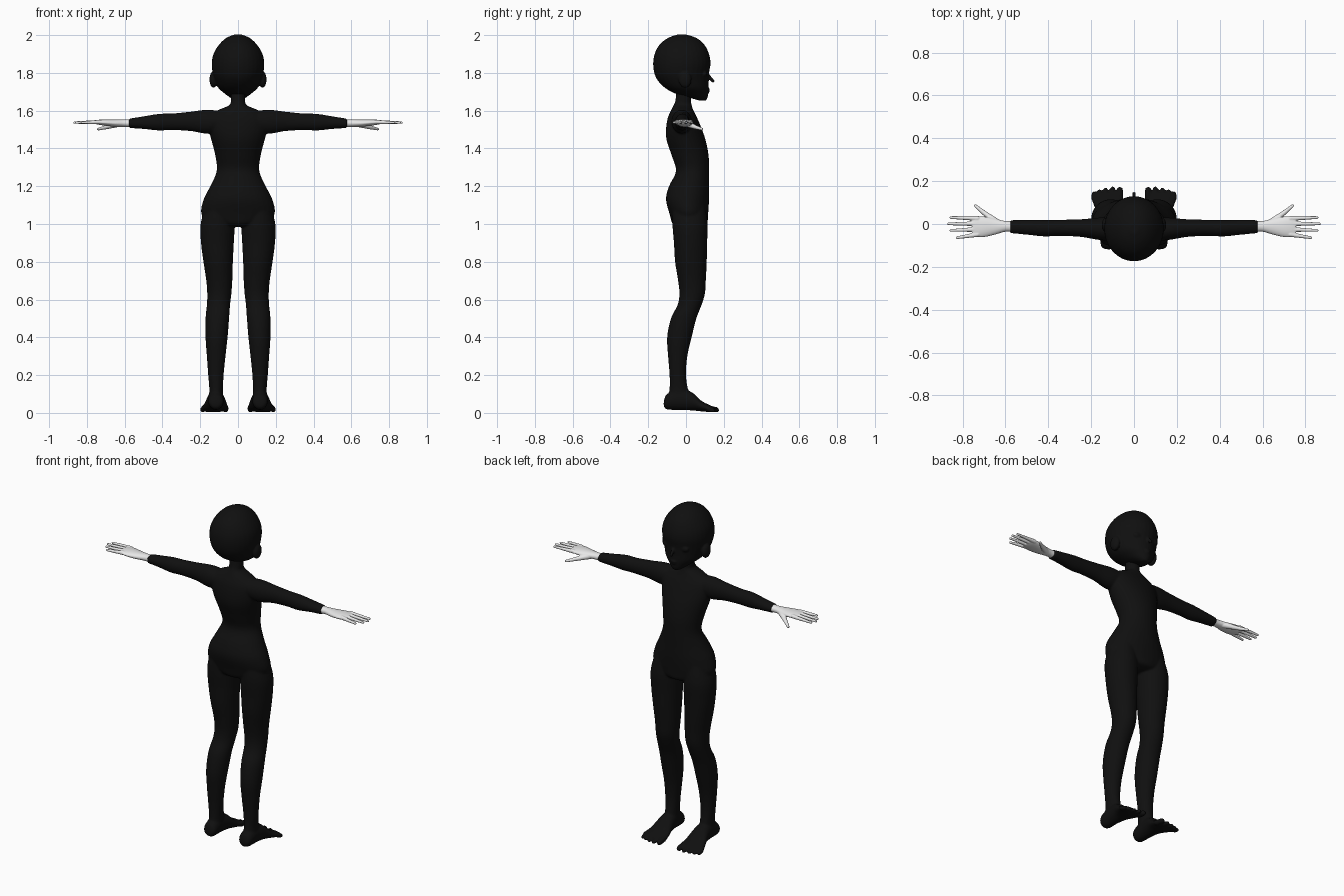
import bpy, bmesh, math
from mathutils import Matrix, Vector

cube = bpy.data.objects.get("Cube")
if cube:
    bpy.data.objects.remove(cube, do_unlink=True)


def material(name, value):
    mat = bpy.data.materials.new(name)
    mat.use_nodes = True
    colour = (value, value, value, 1)
    mat.diffuse_color = colour
    mat.node_tree.nodes["Principled BSDF"].inputs["Base Color"].default_value = colour
    return mat


black = material("suit_black", 0.005)
pale = material("hand_pale_grey", 0.8)


def smooth_rows(rows, steps=4):
    """Catmull-Rom interpolation between measured cross-sections."""
    out = []
    for i in range(len(rows) - 1):
        quad = [rows[max(i - 1, 0)], rows[i], rows[i + 1], rows[min(i + 2, len(rows) - 1)]]
        for k in range(steps):
            t = k / steps
            out.append([b + 0.5 * t * (c - a + t * (2 * a - 5 * b + 4 * c - d + t * (3 * (b - c) + d - a)))
                        for a, b, c, d in zip(*quad)])
    return out + [list(rows[-1])]


def loft(bm, axis, rows, sides=32):
    """Oval rings along an axis; a row is position, low/high of one side axis, low/high of the other."""
    others = [i for i in range(3) if i != axis]
    rings = []
    for pos, a0, a1, b0, b1 in smooth_rows(rows):
        ring = []
        for k in range(sides):
            angle = math.tau * k / sides
            co = Vector()
            co[axis] = pos
            co[others[0]] = (a0 + a1) / 2 + (a1 - a0) / 2 * math.cos(angle)
            co[others[1]] = (b0 + b1) / 2 + (b1 - b0) / 2 * math.sin(angle)
            ring.append(bm.verts.new(co))
        rings.append(ring)
    for low, high in zip(rings, rings[1:]):
        for k in range(sides):
            n = (k + 1) % sides
            bm.faces.new((low[k], low[n], high[n], high[k]))
    bm.faces.new(rings[0])
    bm.faces.new(rings[-1])


def blob(bm, centre, radii):
    bmesh.ops.create_uvsphere(bm, u_segments=20, v_segments=12, radius=1,
                              matrix=Matrix.Translation(centre) @ Matrix.Diagonal((*radii, 1)))


def limb(bm, start, end, r0, r1):
    """Tapered rod with rounded ends."""
    p, q = Vector(start), Vector(end)
    turn = (q - p).to_track_quat('Z', 'Y').to_matrix().to_4x4()
    bmesh.ops.create_cone(bm, cap_ends=True, segments=16, radius1=r0, radius2=r1,
                          depth=(q - p).length, matrix=Matrix.Translation((p + q) / 2) @ turn)
    blob(bm, p, (r0, r0, r0))
    blob(bm, q, (r1, r1, r1))


def mirror_copy(bm):
    made = bmesh.ops.duplicate(bm, geom=bm.verts[:] + bm.edges[:] + bm.faces[:])["geom"]
    verts = [g for g in made if isinstance(g, bmesh.types.BMVert)]
    bmesh.ops.scale(bm, vec=(-1, 1, 1), verts=verts)


def finish(bm, name, mat, voxel, rounds):
    """Fuse overlapping parts into one smooth skin."""
    bmesh.ops.recalc_face_normals(bm, faces=bm.faces[:])
    mesh = bpy.data.meshes.new(name)
    bm.to_mesh(mesh)
    bm.free()
    obj = bpy.data.objects.new(name, mesh)
    bpy.context.collection.objects.link(obj)
    fuse = obj.modifiers.new("fuse", 'REMESH')
    fuse.mode = 'VOXEL'
    fuse.voxel_size = voxel
    relax = obj.modifiers.new("relax", 'SMOOTH')
    relax.iterations = rounds
    bpy.context.view_layer.update()
    skin = bpy.data.meshes.new_from_object(obj.evaluated_get(bpy.context.evaluated_depsgraph_get()))
    obj.modifiers.clear()
    obj.data = skin
    skin.materials.clear()
    skin.materials.append(mat)
    for poly in skin.polygons:
        poly.use_smooth = True
        poly.material_index = 0


# Body: one leg, foot and arm, mirrored, then the torso with neck
bm = bmesh.new()
loft(bm, 2, [
    (1.1, .03, .17, -.07, .1), (1.0, .018, .198, -.072, .115), (.9, .022, .196, -.064, .112),
    (.8, .027, .183, -.058, .11), (.7, .03, .168, -.042, .105), (.63, .035, .163, -.035, .1),
    (.57, .042, .165, -.045, .082), (.5, .047, .172, -.08, .055), (.4, .055, .172, -.1, .03),
    (.3, .066, .165, -.095, .007), (.2, .076, .158, -.087, 0), (.12, .08, .152, -.088, .012),
    (.06, .075, .158, -.1, .03)])
loft(bm, 1, [
    (-.118, .1, .135, .035, .06), (-.1, .078, .155, .018, .1), (-.03, .075, .16, .015, .125),
    (.03, .066, .168, .013, .11), (.08, .054, .185, .008, .065), (.12, .048, .2, .005, .044),
    (.145, .056, .19, .005, .032)])
for x, tip, r in ((.066, .176, .017), (.1, .178, .013), (.133, .172, .012), (.162, .164, .012), (.188, .155, .011)):
    limb(bm, (x, .12, r + .006), (x, tip - r, r), r, r * .9)
loft(bm, 0, [
    (.08, -.08, .03, 1.5, 1.595), (.16, -.075, .03, 1.478, 1.605), (.25, -.06, .022, 1.492, 1.595),
    (.35, -.056, .02, 1.497, 1.585), (.42, -.058, .02, 1.495, 1.583), (.5, -.05, .02, 1.503, 1.57),
    (.577, -.043, .018, 1.508, 1.558)])
mirror_copy(bm)
torso = [
    (.985, .04, -.03, .07), (1.0, .12, -.07, .11), (1.05, .193, -.086, .117), (1.13, .182, -.106, .122),
    (1.2, .147, -.09, .122), (1.28, .113, -.053, .122), (1.36, .12, -.075, .12), (1.44, .14, -.102, .105),
    (1.5, .155, -.106, .085), (1.56, .155, -.097, .06), (1.6, .11, -.08, .04), (1.63, .045, -.065, .03),
    (1.66, .039, -.055, .027), (1.74, .04, -.05, .03)]
loft(bm, 2, [(z, -w, w, y0, y1) for z, w, y0, y1 in torso])
finish(bm, "body", black, .006, 6)

# Head: ears, eyes and brows mirrored, then skull, nose, lips
bm = bmesh.new()
blob(bm, (.13, -.005, 1.765), (.021, .034, .044))
blob(bm, (.055, .097, 1.795), (.03, .016, .019))
limb(bm, (.03, .118, 1.835), (.085, .092, 1.84), .006, .004)
mirror_copy(bm)
skull = [
    (2.003, .02, -.045, .0), (1.985, .062, -.095, .055), (1.95, .1, -.14, .097), (1.9, .13, -.166, .122),
    (1.85, .139, -.174, .13), (1.8, .134, -.168, .122), (1.76, .122, -.15, .12), (1.72, .104, -.11, .12),
    (1.69, .07, -.055, .118), (1.668, .04, .02, .114), (1.654, .018, .07, .106)]
loft(bm, 2, [(z, -w, w, y0, y1) for z, w, y0, y1 in skull])
limb(bm, (0, .112, 1.795), (0, .142, 1.757), .008, .009)
blob(bm, (0, .114, 1.712), (.024, .014, .006))
blob(bm, (0, .112, 1.701), (.02, .014, .006))
finish(bm, "head", black, .005, 4)

# Hands: palm, thumb and four fingers
for side, name in ((1, "left_hand"), (-1, "right_hand")):
    bm = bmesh.new()
    loft(bm, 0, [
        (.56, -.039, .014, 1.511, 1.555), (.6, -.036, .014, 1.514, 1.553), (.65, -.05, .025, 1.515, 1.553),
        (.7, -.061, .035, 1.52, 1.554), (.735, -.061, .036, 1.525, 1.552), (.755, -.055, .03, 1.53, 1.549)])
    limb(bm, (.635, .004, 1.53), (.7, .052, 1.512), .017, .011)
    limb(bm, (.7, .052, 1.512), (.74, .085, 1.502), .011, .007)
    for base, tip_x, tip_y in ((.026, .855, .03), (.001, .866, .001), (-.025, .855, -.03), (-.049, .826, -.064)):
        limb(bm, (.73, base, 1.54), (tip_x, tip_y, 1.537), .0115, .0065)
    bmesh.ops.scale(bm, vec=(side, 1, 1), verts=bm.verts[:])
    finish(bm, name, pale, .003, 3)
